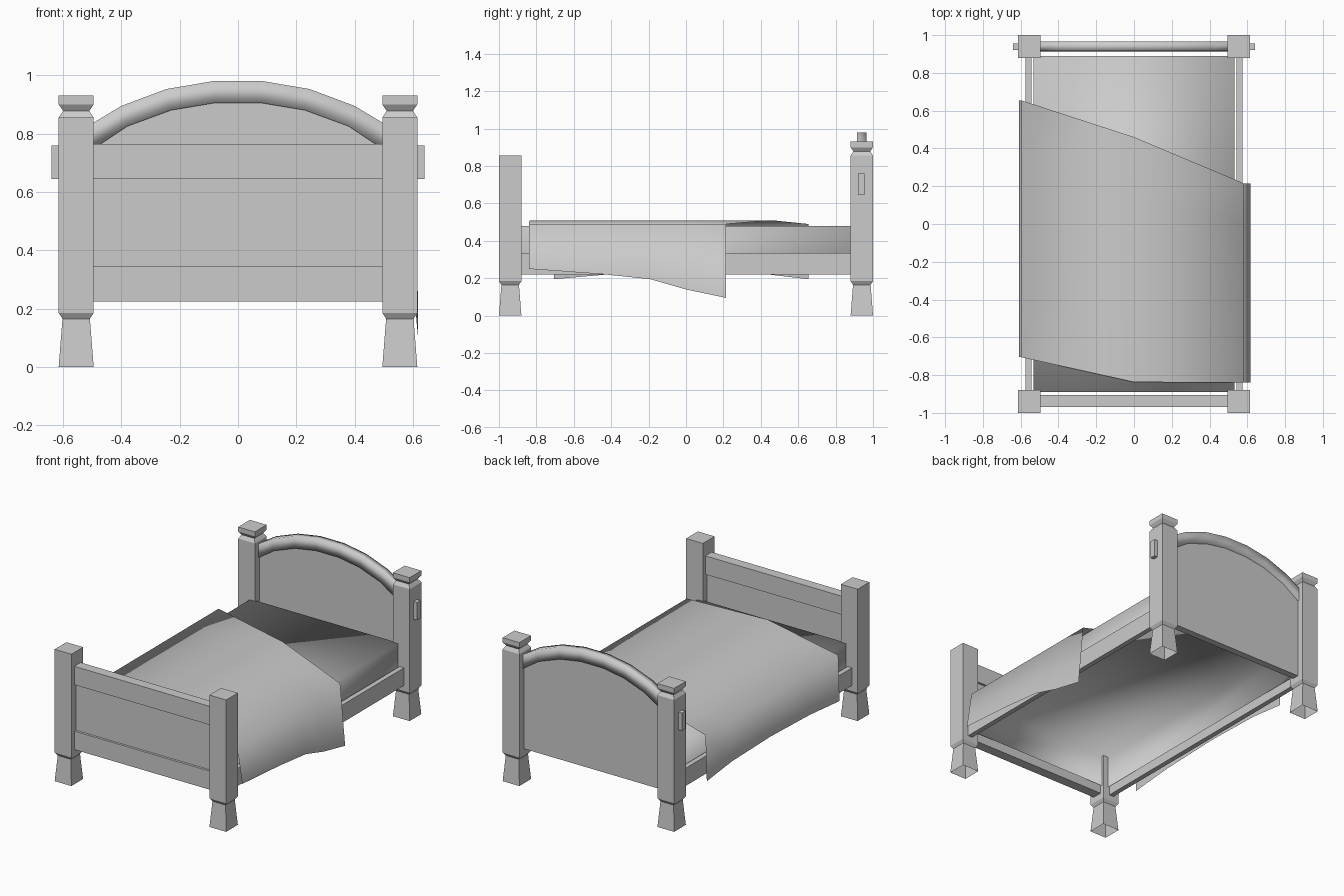
import bpy
import bmesh

if "Cube" in bpy.data.objects:
    bpy.data.objects.remove(bpy.data.objects["Cube"], do_unlink=True)

GREY = (0.6, 0.6, 0.6, 1)
mat = bpy.data.materials.new("plain_grey")
mat.use_nodes = True
mat.diffuse_color = GREY
mat.node_tree.nodes["Principled BSDF"].inputs["Base Color"].default_value = GREY


def finish(name, bm, smooth=False, fix=True):
    if fix:
        bmesh.ops.recalc_face_normals(bm, faces=bm.faces)
    for f in bm.faces:
        f.smooth = smooth
    me = bpy.data.meshes.new(name)
    bm.to_mesh(me)
    bm.free()
    me.materials.append(mat)
    ob = bpy.data.objects.new(name, me)
    bpy.context.collection.objects.link(ob)
    return ob


def box(name, x, y, z, smooth=False, open_bottom=False):
    bm = bmesh.new()
    bmesh.ops.create_cube(bm, size=1)
    for v in bm.verts:
        for i, (lo, hi) in enumerate((x, y, z)):
            v.co[i] = lo if v.co[i] < 0 else hi
    if open_bottom:
        low = [f for f in bm.faces if f.normal.z < -0.5]
        bmesh.ops.delete(bm, geom=low, context='FACES')
    return finish(name, bm, smooth, fix=not open_bottom)


def strip_sheet(bm, rows):
    """Join neighbouring rows of points with quads."""
    vs = [[bm.verts.new(p) for p in r] for r in rows]
    for a, b in zip(vs, vs[1:]):
        for i in range(len(a) - 1):
            bm.faces.new((a[i], a[i + 1], b[i + 1], b[i]))
    return vs


def post(name, cx, cy, profile):
    """Square turned post, open underneath; profile is (half width, z)."""
    bm = bmesh.new()
    corners = ((-1, -1), (1, -1), (1, 1), (-1, 1))
    rings = [[bm.verts.new((cx + sx * w, cy + sy * w, z)) for sx, sy in corners]
             for w, z in profile]
    for a, b in zip(rings, rings[1:]):
        for i in range(4):
            j = (i + 1) % 4
            bm.faces.new((a[i], a[j], b[j], b[i]))
    bm.faces.new(rings[-1])
    finish(name, bm, fix=False)


# Posts, side rails and pegs, mirrored left and right
FOOT = [(0.06, 0), (0.047, 0.165), (0.06, 0.185), (0.06, 0.855)]
CAP = [(0.045, 0.878), (0.06, 0.9), (0.06, 0.93)]
for s, side in ((1, "left"), (-1, "right")):
    post("foot_post_" + side, s * 0.555, -0.94, FOOT)
    post("head_post_" + side, s * 0.555, 0.94, FOOT + CAP)
    box("side_rail_" + side, sorted((s * 0.543, s * 0.575)), (-0.89, 0.89), (0.22, 0.335))
    box("peg_" + side, sorted((s * 0.6, s * 0.64)), (0.92, 0.955), (0.645, 0.76))

# Footboard
W = (-0.5, 0.5)
box("footboard_top_rail", W, (-0.97, -0.905), (0.645, 0.765))
box("footboard_panel", W, (-0.955, -0.92), (0.345, 0.645))
box("footboard_bottom_rail", W, (-0.97, -0.905), (0.225, 0.345))

# Headboard arch: band between an outer and an inner curve
half_outer = [(0.5, 0.835), (0.4, 0.895), (0.245, 0.953), (0.085, 0.98)]
half_inner = [(0.5, 0.745), (0.38, 0.825), (0.23, 0.88), (0.08, 0.905)]


def mirrored(half):
    return [(-x, z) for x, z in half] + half[::-1]


outer, inner = mirrored(half_outer), mirrored(half_inner)
bm = bmesh.new()
Y0, Y1 = 0.915, 0.965
strip_sheet(bm, [[(xo, Y0, zo), (xo, Y1, zo), (xi, Y1, zi), (xi, Y0, zi), (xo, Y0, zo)]
                 for (xo, zo), (xi, zi) in zip(outer, inner)])
bmesh.ops.remove_doubles(bm, verts=bm.verts, dist=0.0001)
finish("headboard_arch", bm, smooth=True)

# Headboard panel filling the space under the arch
bm = bmesh.new()
outline = [(-0.5, 0.225)] + [(x, z + 0.01) for x, z in inner] + [(0.5, 0.225)]
face = bm.faces.new([bm.verts.new((x, 0.925, z)) for x, z in outline])
ext = bmesh.ops.extrude_face_region(bm, geom=[face])
for v in ext["geom"]:
    if isinstance(v, bmesh.types.BMVert):
        v.co.y = 0.955
finish("headboard_panel", bm)
box("headboard_bottom_rail", W, (0.91, 0.955), (0.225, 0.345))

# Mattress shell
box("mattress", (-0.533, 0.533), (-0.89, 0.89), (0.27, 0.48), smooth=True, open_bottom=True)

# Blanket draped over the bed, hanging down both long sides
right_y = [-0.84, -0.45, -0.19, 0.0, 0.215]
left_y = [-0.705, -0.4, 0.0, 0.4, 0.655]
right_hem = [0.25, 0.222, 0.195, 0.14, 0.095]
left_hem = [0.195, 0.222, 0.235, 0.225, 0.195]
rows = []
for i in range(5):
    mid_y = -0.837 + (0.46 + 0.837) * i / 4
    rows.append([(-0.608, left_y[i], left_hem[i]), (-0.598, left_y[i], 0.49),
                 (0, mid_y, 0.51),
                 (0.582, right_y[i], 0.49), (0.618, right_y[i], right_hem[i])])
bm = bmesh.new()
strip_sheet(bm, rows)
finish("blanket", bm, smooth=True, fix=False)
